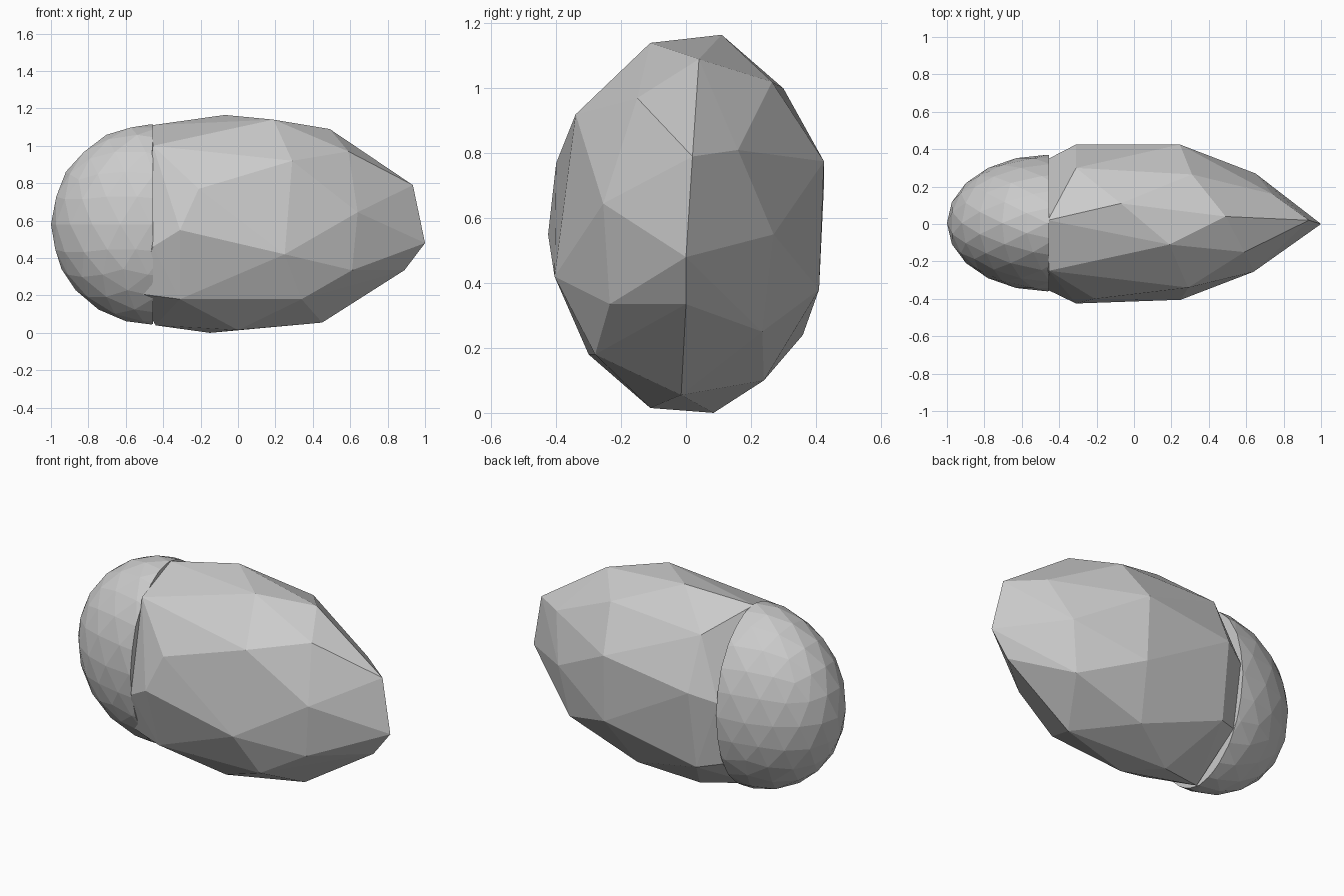
import bpy, bmesh
from mathutils import Vector, Matrix

if "Cube" in bpy.data.objects:
    bpy.data.objects.remove(bpy.data.objects["Cube"])


def make_object(name, bm):
    bmesh.ops.recalc_face_normals(bm, faces=bm.faces)
    mesh = bpy.data.meshes.new(name)
    bm.to_mesh(mesh)
    bm.free()
    ob = bpy.data.objects.new(name, mesh)
    bpy.context.collection.objects.link(ob)
    return ob


# faceted body: hull around its main corners
front_side = [(.59, -.15, .97), (.64, -.255, .645), (.61, -.235, .335),
              (.29, -.34, .92), (.25, -.405, .42), (.34, -.28, .18),
              (-.31, -.425, .55), (-.31, -.3, .18), (-.21, -.4, .77)]
middle = [(-.07, .11, 1.165), (.19, -.11, 1.14), (.49, .04, 1.09),
          (.935, .02, .79), (1, 0, .48), (.89, 0, .335),
          (.45, -.015, .055), (0, -.11, .015), (-.15, .085, 0)]
back_side = [(.31, .265, 1.02), (-.31, .3, 1), (.245, .425, .775),
             (-.31, .425, .7), (.74, .16, .81), (.65, .27, .55),
             (.6, .235, .25), (.25, .41, .38), (.15, .24, .1),
             (-.32, .36, .24)]
left_end = [(-.455, -.25, 1), (-.455, -.355, .46), (-.44, 0, .04),
            (-.455, .29, .27), (-.455, .35, .65), (-.46, .02, 1.11),
            (-.54, -.24, .21)]
bm = bmesh.new()
for p in front_side + middle + back_side + left_end:
    bm.verts.new(p)
res = bmesh.ops.convex_hull(bm, input=bm.verts)
bmesh.ops.delete(bm, geom=[v for v in bm.verts if not v.link_faces], context='VERTS')
make_object("faceted_body", bm)

# half ellipsoid cap on the left
bm = bmesh.new()
bmesh.ops.create_icosphere(bm, subdivisions=3, radius=1)
bmesh.ops.transform(bm, verts=bm.verts,
                    matrix=Matrix.Translation((-.465, .005, .58)) @ Matrix.Diagonal((.535, .365, .535, 1)))
bmesh.ops.bisect_plane(bm, geom=bm.verts[:] + bm.edges[:] + bm.faces[:],
                       plane_co=Vector((-.455, 0, 0)), plane_no=Vector((1, 0, 0)), clear_outer=True)
bmesh.ops.holes_fill(bm, edges=[e for e in bm.edges if e.is_boundary], sides=0)
make_object("rounded_cap", bm)
